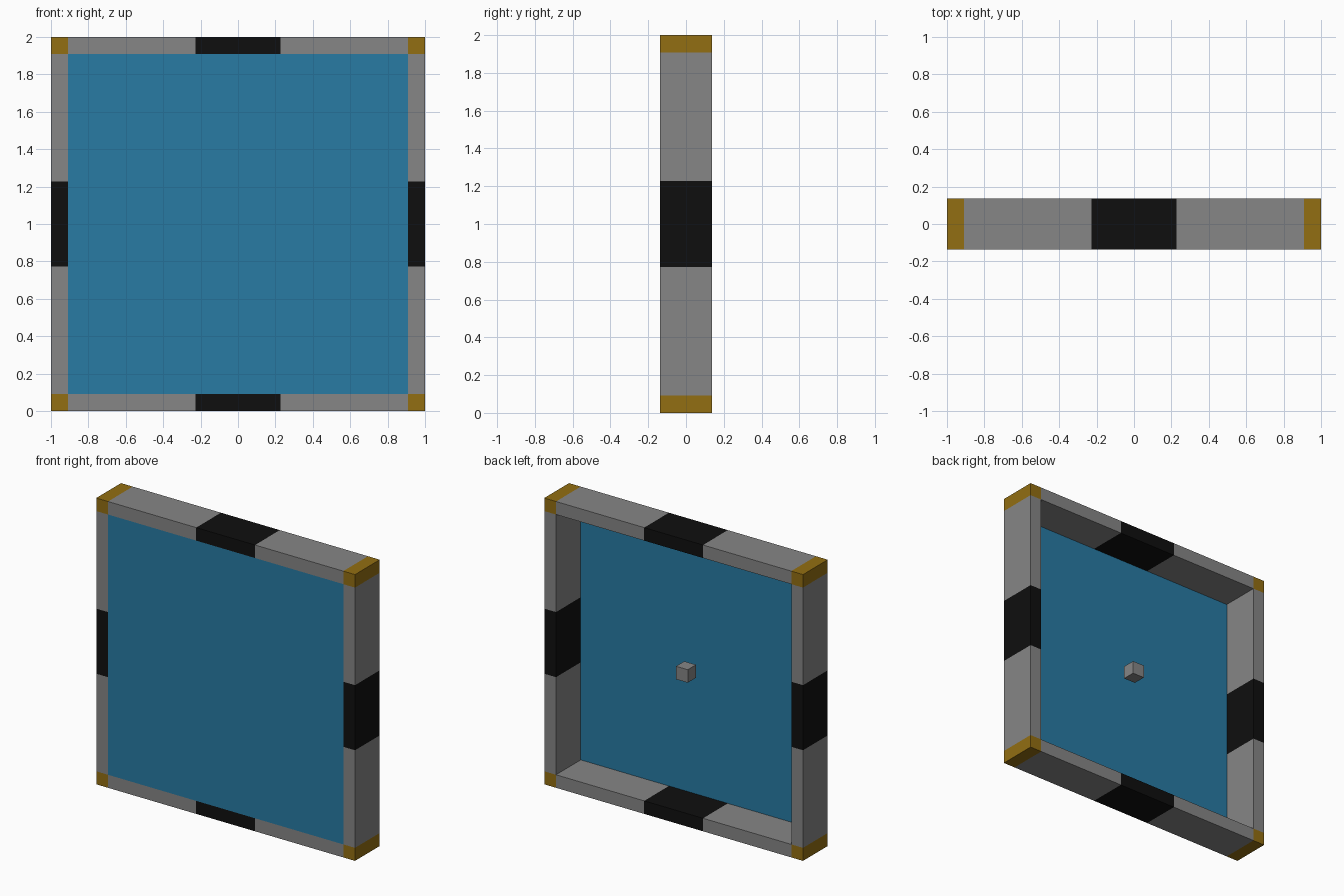
import bpy, bmesh
from mathutils import Matrix, Vector

if "Cube" in bpy.data.objects:
    bpy.data.objects.remove(bpy.data.objects["Cube"])

U = 2 / 22            # one grid cell
DEPTH = 3 * U


def material(name, rgb):
    m = bpy.data.materials.new(name)
    m.diffuse_color = (*rgb, 1)
    m.use_nodes = True
    m.node_tree.nodes["Principled BSDF"].inputs["Base Color"].default_value = m.diffuse_color
    return m


grey = material("frame_grey", (0.238, 0.238, 0.238))
black = material("band_black", (0.0048, 0.0048, 0.0048))
gold = material("corner_gold", (0.29, 0.156, 0.006))
blue = material("panel_blue", (0.021, 0.196, 0.37))


def finish(name, bm, mats):
    me = bpy.data.meshes.new(name)
    bm.to_mesh(me)
    bm.free()
    for m in mats:
        me.materials.append(m)
    ob = bpy.data.objects.new(name, me)
    bpy.context.collection.objects.link(ob)
    return ob


def add_block(bm, x, z, sx, sz, slot, joins):
    """Box in the frame, leaving out the sides that join a neighbour."""
    mat = Matrix.Translation((x, 0, z)) @ Matrix.Diagonal((sx, DEPTH, sz, 1))
    verts = bmesh.ops.create_cube(bm, size=1, matrix=mat)["verts"]
    faces = list({f for v in verts for f in v.link_faces})
    bm.normal_update()
    for f in faces:
        f.material_index = slot
    drop = [f for f in faces if any(f.normal.dot(Vector(j)) > 0.9 for j in joins)]
    bmesh.ops.delete(bm, geom=drop, context="FACES")


# Frame: gold corners, grey bars, black middle bands, welded into one ring
bm = bmesh.new()
edge = 10.5 * U
bar = 7.5 * U
bar_mid = 6.25 * U
for s in (-1, 1):
    for t in (-1, 1):
        add_block(bm, s * edge, 1 + t * edge, U, U, 2, [(-s, 0, 0), (0, 0, -t)])
    ends_x, ends_z = [(1, 0, 0), (-1, 0, 0)], [(0, 0, 1), (0, 0, -1)]
    for pos, size, slot in ((-bar_mid, bar, 0), (0, 5 * U, 1), (bar_mid, bar, 0)):
        add_block(bm, pos, 1 + s * edge, size, U, slot, ends_x)
        add_block(bm, s * edge, 1 + pos, U, size, slot, ends_z)
bmesh.ops.remove_doubles(bm, verts=bm.verts, dist=1e-4)
finish("frame", bm, (grey, black, gold))

# Thin panel closing the front of the frame
bm = bmesh.new()
h = 10 * U
bm.faces.new([bm.verts.new((x, -DEPTH / 2, 1 + z))
              for x, z in ((-h, -h), (h, -h), (h, h), (-h, h))])
finish("front_panel", bm, (blue,))

# Small cube floating at the centre, behind the panel
bm = bmesh.new()
bmesh.ops.create_cube(bm, size=U, matrix=Matrix.Translation((0, 0, 1)))
finish("centre_cube", bm, (grey,))
